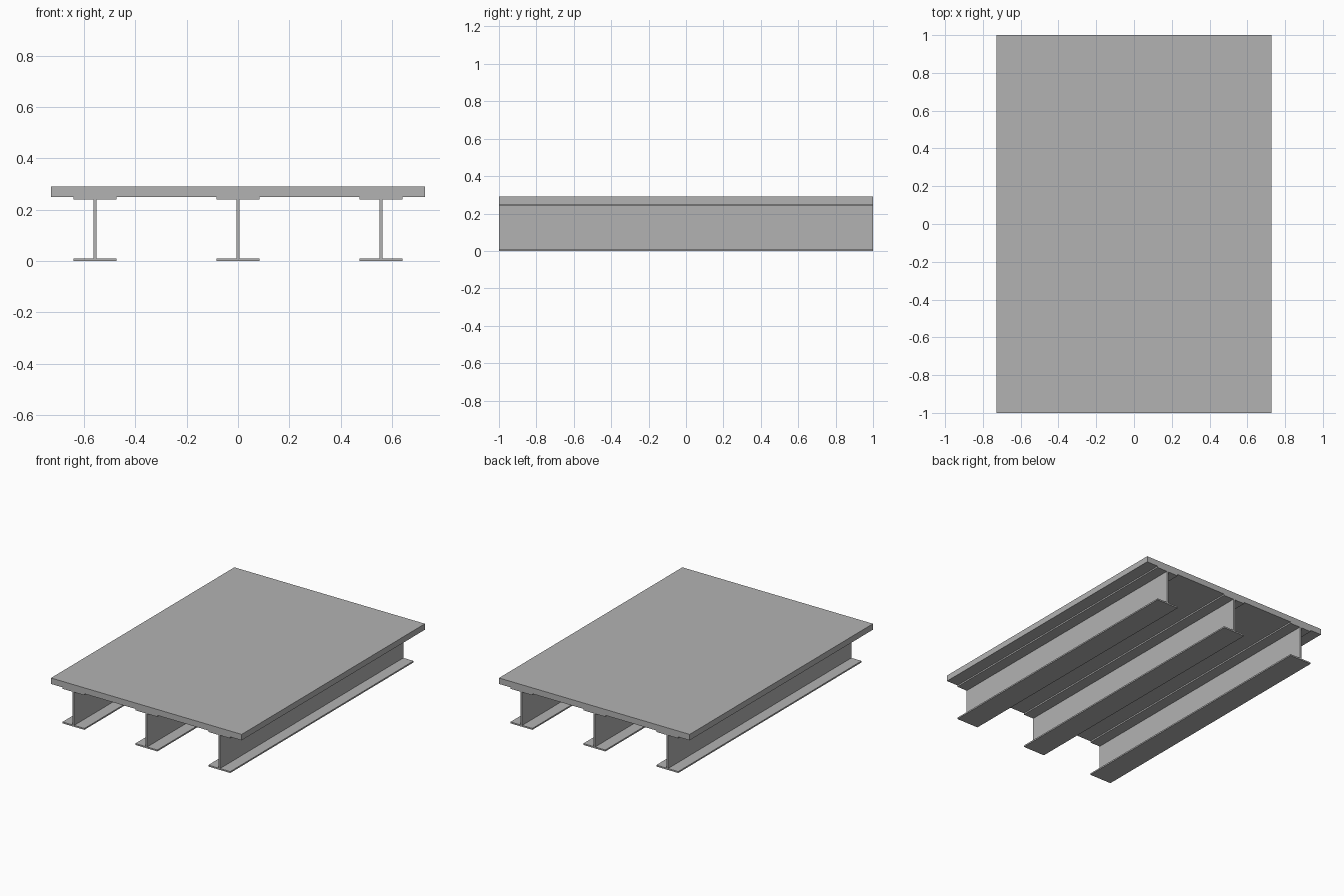
import bpy
import bmesh

cube = bpy.data.objects.get("Cube")
if cube:
    bpy.data.objects.remove(cube, do_unlink=True)

# Single flat grey
grey = bpy.data.materials.new("plain_grey")
grey.use_nodes = True
color = (0.45, 0.45, 0.45, 1)
grey.diffuse_color = color
grey.node_tree.nodes["Principled BSDF"].inputs["Base Color"].default_value = color

HALF_LENGTH = 1.0
SLAB_BOTTOM, SLAB_TOP = 0.249, 0.29
FLANGE_HALF, FLANGE_THICK = 0.084, 0.01
WEB_HALF = 0.006
BEAM_SPACING = 0.557


def extrude_profile(name, points, x=0):
    """Extrude a closed x-z outline along the full length of the deck."""
    bm = bmesh.new()
    face = bm.faces.new([bm.verts.new((px, -HALF_LENGTH, pz)) for px, pz in points])
    extruded = bmesh.ops.extrude_face_region(bm, geom=[face])["geom"]
    verts = [g for g in extruded if isinstance(g, bmesh.types.BMVert)]
    bmesh.ops.translate(bm, verts=verts, vec=(0, 2 * HALF_LENGTH, 0))
    bmesh.ops.recalc_face_normals(bm, faces=bm.faces)
    mesh = bpy.data.meshes.new(name)
    bm.to_mesh(mesh)
    bm.free()
    mesh.materials.append(grey)
    obj = bpy.data.objects.new(name, mesh)
    obj.location.x = x
    bpy.context.collection.objects.link(obj)
    return obj


# Deck slab
W = 0.728
extrude_profile("deck_slab", [(-W, SLAB_BOTTOM), (W, SLAB_BOTTOM), (W, SLAB_TOP), (-W, SLAB_TOP)])

# I-beam outline: right half from bottom to top, then mirrored
half = [
    (FLANGE_HALF, 0),
    (FLANGE_HALF, FLANGE_THICK),
    (WEB_HALF, FLANGE_THICK),
    (WEB_HALF, SLAB_BOTTOM - FLANGE_THICK),
    (FLANGE_HALF, SLAB_BOTTOM - FLANGE_THICK),
    (FLANGE_HALF, SLAB_BOTTOM),
]
outline = half + [(-px, pz) for px, pz in reversed(half)]

# Three beams running under the slab
for label, side in (("right", -1), ("middle", 0), ("left", 1)):
    extrude_profile(label + "_beam", outline, side * BEAM_SPACING)
